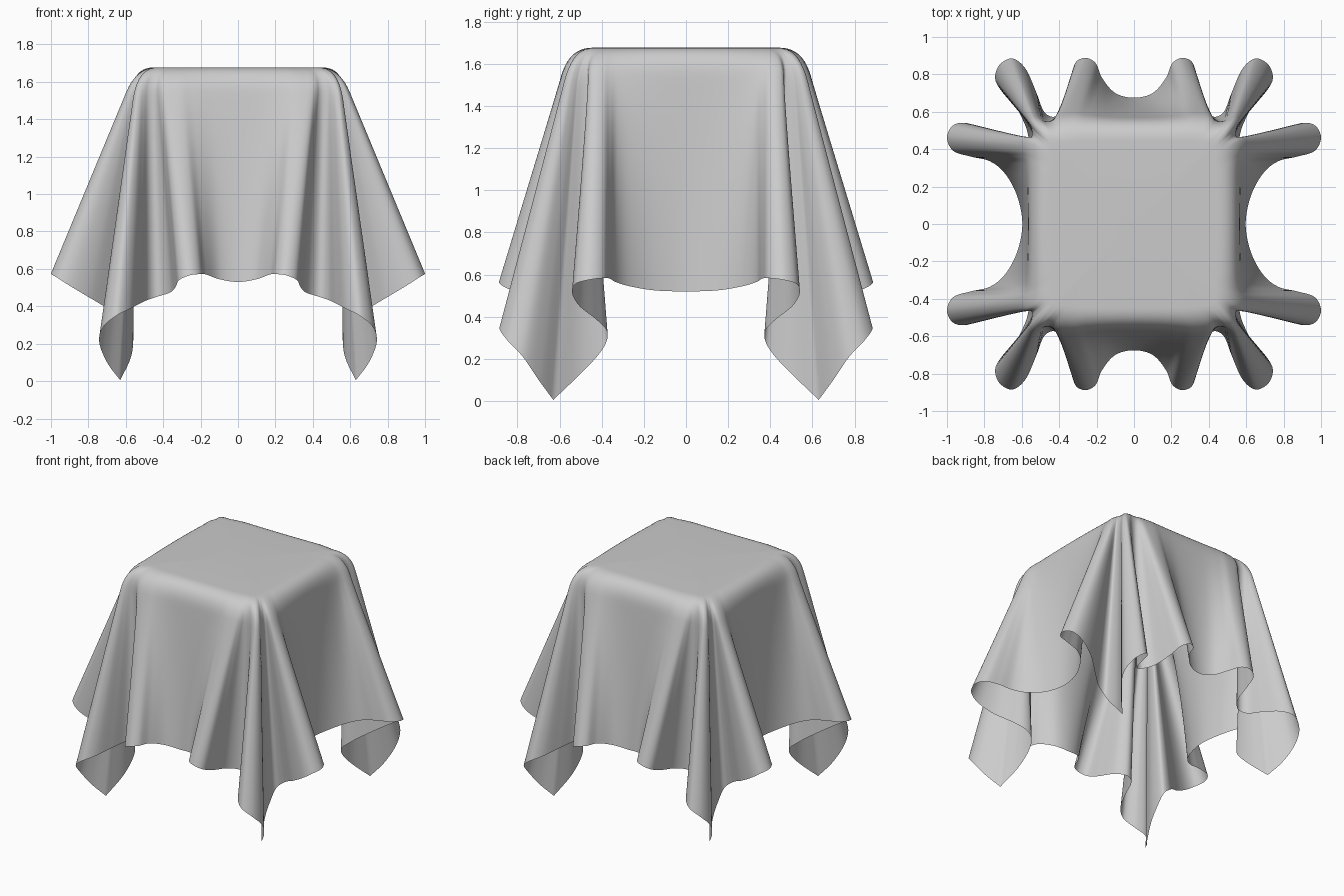
import bpy, bmesh
from mathutils import Vector

if "Cube" in bpy.data.objects:
    bpy.data.objects.remove(bpy.data.objects["Cube"])

TOP = 1.677   # height of the table top under the cloth
STEPS = 8     # subdivisions between hem keys
ROWS = 28     # rows down the hanging part

# Hem keys for one quadrant: (hem x, y, z, table edge x, y)
# from the middle of the long-fold side round to the hanging corner tip
side_a = [(0, .675, .53, 0, .555), (.10, .70, .545, .14, .555), (.17, .78, .57, .25, .555),
          (.205, .86, .572, .32, .555), (.26, .888, .565, .38, .55), (.315, .86, .54, .41, .548),
          (.333, .77, .505, .43, .546), (.36, .64, .475, .445, .545), (.42, .575, .455, .46, .545),
          (.48, .60, .435, .48, .545), (.525, .71, .415, .50, .545), (.58, .83, .385, .515, .54),
          (.65, .885, .35, .528, .535), (.72, .85, .29, .535, .527), (.742, .775, .21, .538, .52),
          (.70, .70, .10, .54, .512), (.63, .63, .005, .542, .505)]
# from the corner tip round to the middle of the next side
side_b = [(.63, .63, .005, .542, .505), (.575, .51, .12, .543, .495), (.56, .415, .22, .543, .487),
          (.575, .375, .29, .543, .482), (.63, .38, .34, .543, .476), (.70, .43, .39, .543, .47),
          (.80, .505, .45, .543, .46), (.90, .54, .51, .543, .45), (.97, .525, .555, .543, .435),
          (1.0, .46, .575, .543, .415), (.965, .39, .583, .543, .39), (.87, .36, .58, .545, .36),
          (.77, .335, .565, .55, .32), (.69, .27, .545, .555, .25), (.625, .15, .525, .56, .14),
          (.597, 0, .52, .562, 0)]


def mirrored(p, axis):
    q = list(p)
    q[axis] *= -1
    q[axis + 3] *= -1
    return q


def beyond(p, q):
    return [2 * a - b for a, b in zip(p, q)]


def spline(keys, before, after):
    """Smooth curve through the keys, with one phantom key at each end."""
    k = [before] + list(keys) + [after]
    out = []
    for i in range(1, len(k) - 2):
        for s in range(STEPS):
            t = s / STEPS
            out.append([.5 * (2 * b + (c - a) * t + (2 * a - 5 * b + 4 * c - d) * t * t
                              + (3 * b - a - 3 * c + d) * t ** 3)
                        for a, b, c, d in zip(*k[i - 1:i + 3])])
    return out + [list(keys[-1])]


hem = spline(side_a, mirrored(side_a[1], 0), beyond(side_a[-1], side_a[-2]))[:-1]
hem += spline(side_b, beyond(side_b[0], side_b[1]), mirrored(side_b[-2], 1))

# One quadrant of cloth: flat top, rounded edge, then straight-hanging folds
bm = bmesh.new()
centre = bm.verts.new((0, 0, TOP))
columns = []
BEND = .12
for hx, hy, hz, ax, ay in hem:
    edge, low = Vector((ax, ay, TOP)), Vector((hx, hy, hz))
    inner = Vector((ax * .8, ay * .8, TOP))
    start = edge.lerp(low, BEND)
    pts = [inner.lerp(edge, i / 10).lerp(edge.lerp(start, i / 10), i / 10) for i in range(10)]
    pts += [start.lerp(low, i / ROWS) for i in range(ROWS + 1)]
    columns.append([bm.verts.new(p) for p in pts])
for a, b in zip(columns, columns[1:]):
    bm.faces.new((centre, b[0], a[0]))
    for i in range(len(a) - 1):
        bm.faces.new((a[i], b[i], b[i + 1], a[i + 1]))
bm.normal_update()
if bm.faces[:][0].normal.z < 0:
    bmesh.ops.reverse_faces(bm, faces=bm.faces[:])
for f in bm.faces:
    f.smooth = True
mesh = bpy.data.meshes.new("draped_cloth")
bm.to_mesh(mesh)
bm.free()
cloth = bpy.data.objects.new("draped_cloth", mesh)
bpy.context.collection.objects.link(cloth)

# Mirror the quadrant to all four corners
mir = cloth.modifiers.new("four_corners", 'MIRROR')
mir.use_axis = (True, True, False)
mir.use_clip = True
mir.merge_threshold = .0005
